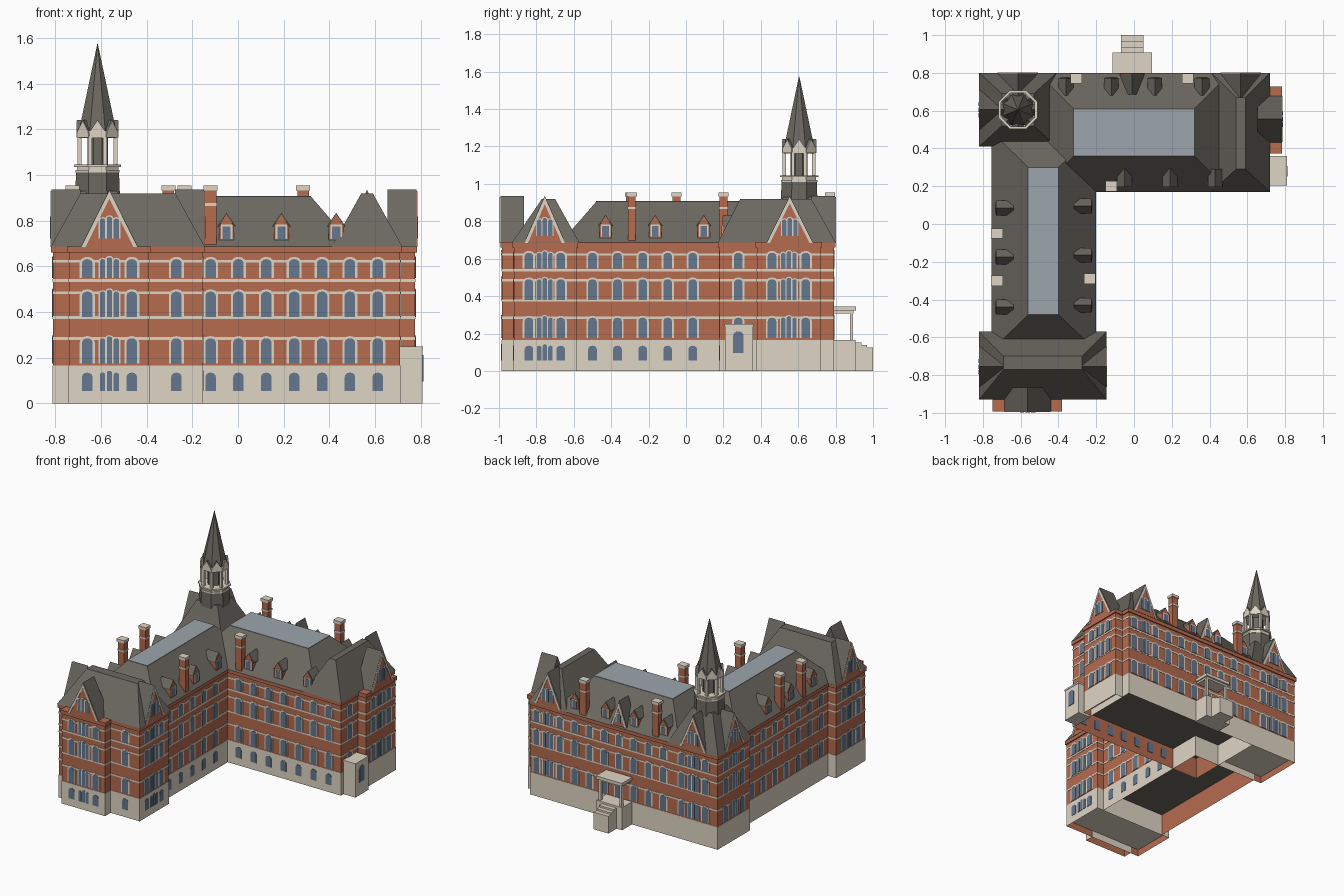
import bpy, bmesh
from math import pi, cos, sin, radians
from mathutils import Matrix, Vector

cube = bpy.data.objects.get("Cube")
if cube:
    bpy.data.objects.remove(cube)


def material(name, rgb):
    m = bpy.data.materials.new(name)
    m.use_nodes = True
    m.diffuse_color = (*rgb, 1)
    m.node_tree.nodes["Principled BSDF"].inputs["Base Color"].default_value = (*rgb, 1)
    return m


BRICK = material("red brick", (0.47, 0.145, 0.078))
STONE = material("pale stone", (0.74, 0.67, 0.56))
SLATE = material("dark slate", (0.15, 0.14, 0.12))
GLASS = material("blue glass", (0.13, 0.187, 0.272))
FLAT = material("flat roof grey", (0.34, 0.38, 0.415))
parts = {}


def start(part, mat):
    return parts.setdefault(part, (bmesh.new(), mat))[0]


def loft(part, mat, low, high, M=Matrix(), bottom=True):
    """Join two matching anticlockwise rings of points into a solid."""
    bm = start(part, mat)
    a = [bm.verts.new(M @ Vector(p)) for p in low]
    b = [bm.verts.new(M @ Vector(p)) for p in high]
    if bottom:
        bm.faces.new(a[::-1])
    bm.faces.new(b)
    for i in range(len(a)):
        j = (i + 1) % len(a)
        bm.faces.new((a[i], a[j], b[j], b[i]))


def rect(r, z, grow=0.0):
    x0, x1, y0, y1 = r
    x0, x1, y0, y1 = x0 - grow, x1 + grow, y0 - grow, y1 + grow
    return [(x0, y0, z), (x1, y0, z), (x1, y1, z), (x0, y1, z)]


def box(part, mat, r, z0, z1, grow=0.0, bottom=True):
    loft(part, mat, rect(r, z0, grow), rect(r, z1, grow), bottom=bottom)


def prism(part, mat, pts, n0, n1, M):
    """Extrude a wall-plane profile along the wall's outward direction."""
    loft(part, mat, [(u, -n0, z) for u, z in pts], [(u, -n1, z) for u, z in pts], M)


def wall(ang, u, plane):
    """Frame on a wall; angle 0 faces front, 90 +x, 180 back, 270 -x."""
    loc = (u, plane, 0) if ang % 180 == 0 else (plane, u, 0)
    return Matrix.Translation(loc) @ Matrix.Rotation(radians(ang), 4, "Z")


def arch(u, w, z0, z1):
    r = w / 2
    rise = r * 0.8
    return [(u - r, z0), (u + r, z0)] + [
        (u + r * cos(pi * i / 6), z1 - rise + rise * sin(pi * i / 6)) for i in range(7)]


def window(M, u, w, z0, z1, trim=0.010, n=0.0):
    if trim:
        prism("window_trim", STONE, arch(u, w + 2 * trim, z0, z1 + trim), n - 0.004, n + 0.003, M)
    prism("window_panes", GLASS, arch(u, w, z0, z1), n - 0.004, n + 0.0045, M)


def triple(M, z0, z1, trim=0.010, n=0.0):
    for u in (-0.03, 0, 0.03):
        window(M, u, 0.023, z0, z1 + (0.008 if u == 0 else 0), trim and 0.006, n)


FLOORS = [(0.175, 0.285), (0.378, 0.49), (0.548, 0.632)]


def facade(ang, plane, singles, triples=(), ground=False):
    rows = [(z0, z1, 0.010) for z0, z1 in FLOORS]
    if ground:
        rows.append((0.055, 0.135, 0))
    for z0, z1, trim in rows:
        for u in singles:
            window(wall(ang, u, plane), 0, 0.046, z0, z1, trim)
        for u in triples:
            triple(wall(ang, u, plane), z0, z1, trim)


def gable(ang, u, plane, half=0.125, top=0.936, depth=0.12, panes=True):
    M = wall(ang, u, plane)
    base, t = 0.685, 0.017
    slope = (top - base) / half
    prism("gable_roofs", SLATE, [(-half, base), (half, base), (0, top)], -depth, 0.006, M)
    h = half - 0.003
    peak = top - 0.006
    prism("gable_walls", BRICK, [(-h, base), (h, base), (0, peak)], -0.01, 0.008, M)
    chevron = [(-h, base), (0, peak), (h, base), (h - t, base), (0, peak - t * slope), (t - h, base)]
    prism("gable_trim", STONE, chevron[::-1], 0, 0.011, M)
    if panes:
        triple(M, 0.722, 0.81, n=0.008)
    else:
        window(M, 0, 0.036, 0.72, 0.785, 0.008, 0.008)


def dormer(ang, u, plane):
    M = wall(ang, u, plane)
    w = 0.033
    prism("dormer_walls", BRICK, [(-w, 0.69), (w, 0.69), (w, 0.775), (0, 0.826), (-w, 0.775)], -0.09, 0, M)
    roof = [(-w - 0.006, 0.770), (0, 0.822), (w + 0.006, 0.770), (w + 0.006, 0.778),
            (0, 0.834), (-w - 0.006, 0.778)]
    prism("dormer_roofs", SLATE, roof[::-1], -0.095, -0.002, M)
    for part, mat, s, z, n in (("window_trim", STONE, 0.025, 0.783, 0.003), ("window_panes", GLASS, 0.018, 0.775, 0.0045)):
        prism(part, mat, [(-s, 0.72), (s, 0.72), (s, z), (-s, z)], -0.004, n, M)


# Wall blocks: open shells with plinth, string courses, cornice and a floor
BLOCKS = [
    ((-0.42, 0.71, 0.18, 0.79), SLATE, 0.16),       # north wing
    ((-0.745, -0.21, -0.585, 0.42), SLATE, 0.16),   # west wing
    ((-0.81, -0.42, 0.42, 0.79), STONE, 0.05),      # corner pavilion
    ((-0.81, -0.155, -0.92, -0.585), STONE, 0.05),  # south pavilion
    ((-0.74, -0.39, -0.985, -0.92), STONE, 0.05),   # south bay
    ((0.71, 0.775, 0.38, 0.72), STONE, 0.05),       # east bay
]
for r, floor_mat, floor_z in BLOCKS:
    box("plinth", STONE, r, 0, 0.166, 0.002, False)
    box("brick_walls", BRICK, r, 0, 0.67, 0, False)
    for z in (0.284, 0.376, 0.485, 0.538, 0.622):
        box("string_courses", STONE, r, z - 0.006, z + 0.006, 0.002)
    box("cornice", BRICK, r, 0.66, 0.688, 0.008)
    bm = start("floor_" + floor_mat.name.split()[1], floor_mat)
    bm.faces.new([bm.verts.new(p) for p in rect(r, floor_z)])

# Windows on each facade
wing_y = [-0.5 + 0.134 * i for i in range(5)]
facade(0, 0.18, [-0.12 + 0.122 * i for i in range(7)], ground=True)
facade(0, -0.985, [-0.66, -0.465], [-0.563], True)
facade(0, -0.92, [-0.27], ground=True)
facade(90, -0.155, [-0.84, -0.67], [-0.755], True)
facade(90, -0.21, wing_y, ground=True)
facade(90, 0.71, [0.28])
facade(90, 0.775, [0.46, 0.64], [0.55])
facade(270, -0.745, wing_y + [0.17, 0.304])
facade(270, -0.81, [-0.84, -0.67, 0.51, 0.70], [-0.755, 0.605])
facade(180, 0.79, [-0.71, -0.52, -0.37, -0.25, -0.13, 0.11, 0.23, 0.35, 0.47, 0.66], [-0.615, 0.565])

# Hipped roofs
ROOFS = [
    ((-0.755, -0.20, -0.67, 0.49), (-0.56, -0.40, -0.48, 0.30), 0.905),
    ((-0.51, 0.51, 0.17, 0.80), (-0.32, 0.32, 0.36, 0.61), 0.905),
    ((-0.82, -0.145, -0.93, -0.57), (-0.69, -0.275, -0.77, -0.70), 0.92),
    ((0.41, 0.72, 0.17, 0.80), (0.54, 0.59, 0.29, 0.67), 0.92),
    ((-0.82, -0.41, 0.41, 0.80), (-0.70, -0.53, 0.52, 0.69), 0.93),
]
for low, high, z in ROOFS:
    loft("hipped_roofs", SLATE, rect(low, 0.686), rect(high, z))
for low, high, z in ROOFS[:2]:
    box("flat_roof_decks", FLAT, high, z - 0.002, z + 0.003)

# Gables and dormers
gable(0, -0.563, -0.985)
gable(90, 0.555, 0.775)
for ang, u, plane in ((90, -0.755, -0.155), (270, -0.755, -0.81), (180, 0.565, 0.79),
                      (180, -0.615, 0.79), (270, 0.605, -0.81)):
    gable(ang, u, plane, 0.11)
gable(180, -0.01, 0.785, 0.07, 0.88, 0.10, False)
for u in (-0.05, 0.19, 0.43):
    dormer(0, u, 0.195)
for u in (-0.36, -0.12, 0.11, 0.36):
    dormer(180, u, 0.775)
for u in (-0.43, -0.165, 0.095):
    dormer(90, u, -0.222)
    dormer(270, u - 0.01, -0.732)

# Chimneys
for x, y in ((-0.235, -0.29), (-0.12, 0.20), (-0.725, -0.05), (-0.725, -0.30), (-0.305, 0.77), (0.285, 0.77)):
    r = (x - 0.025, x + 0.025, y - 0.021, y + 0.021)
    box("chimney_stacks", BRICK, r, 0.67, 0.935)
    box("chimney_bands", STONE, r, 0.865, 0.877, 0.003)
    box("chimney_caps", STONE, r, 0.932, 0.953, 0.006)

# Octagonal bell tower and spire
TOWER = Vector((-0.615, 0.605, 0))


def octagon(flat, z):
    r = flat / cos(pi / 8)
    return [(TOWER.x + r * cos(pi / 8 + i * pi / 4), TOWER.y + r * sin(pi / 8 + i * pi / 4), z) for i in range(8)]


def drum(part, mat, f0, z0, f1, z1):
    loft(part, mat, octagon(f0, z0), octagon(f1, z1))


drum("tower_drum", SLATE, 0.100, 0.86, 0.094, 1.012)
drum("tower_balcony", STONE, 0.097, 1.010, 0.097, 1.022)
drum("tower_balcony", STONE, 0.091, 1.022, 0.091, 1.036)
drum("tower_balcony", STONE, 0.103, 1.036, 0.103, 1.046)
drum("tower_core", SLATE, 0.045, 1.04, 0.045, 1.17)
drum("tower_head", STONE, 0.086, 1.162, 0.089, 1.195)
drum("spire", SLATE, 0.082, 1.19, 0.001, 1.575)
for i, (x, y, _) in enumerate(octagon(0.079, 0)):
    box("tower_posts", STONE, (x - 0.009, x + 0.009, y - 0.009, y + 0.009), 1.04, 1.17)
    M = Matrix.Translation(TOWER) @ Matrix.Rotation(i * pi / 4, 4, "Z")
    prism("spire_gablets", STONE, [(-0.036, 1.165), (0.036, 1.165), (0.034, 1.19), (0, 1.238), (-0.034, 1.19)],
          0.084, 0.092, M)
    prism("spire_gablet_roofs", SLATE, [(-0.034, 1.19), (0.034, 1.19), (0, 1.241)], 0.04, 0.089, M)

# Back porch with steps and door
box("porch_base", STONE, (-0.115, 0.095, 0.78, 0.905), 0, 0.166)
box("porch_roof", STONE, (-0.115, 0.095, 0.78, 0.908), 0.322, 0.345)
box("porch_roof", STONE, (-0.105, 0.085, 0.78, 0.895), 0.308, 0.324)
for x in (-0.095, 0.075):
    box("porch_posts", STONE, (x - 0.009, x + 0.009, 0.876, 0.894), 0.16, 0.32)
for y, z in ((0.937, 0.152), (0.968, 0.139), (1.0, 0.126)):
    box("porch_steps", STONE, (-0.07, 0.05, 0.90, y), 0, z)
M = wall(180, -0.01, 0.79)
window(M, 0, 0.06, 0.168, 0.285)
for z0, z1 in FLOORS[1:]:
    window(M, 0, 0.046, z0, z1)

# Side entry block
entry = (0.70, 0.808, 0.208, 0.357)
box("side_entry", STONE, entry, 0, 0.24)
box("side_entry_cap", STONE, entry, 0.237, 0.25, 0.003)
window(wall(90, 0.28, 0.808), 0, 0.055, 0.095, 0.212, 0)

# Turn every part into an object
for name, (bm, mat) in parts.items():
    mesh = bpy.data.meshes.new(name)
    bm.to_mesh(mesh)
    bm.free()
    mesh.materials.append(mat)
    bpy.context.scene.collection.objects.link(bpy.data.objects.new(name, mesh))
